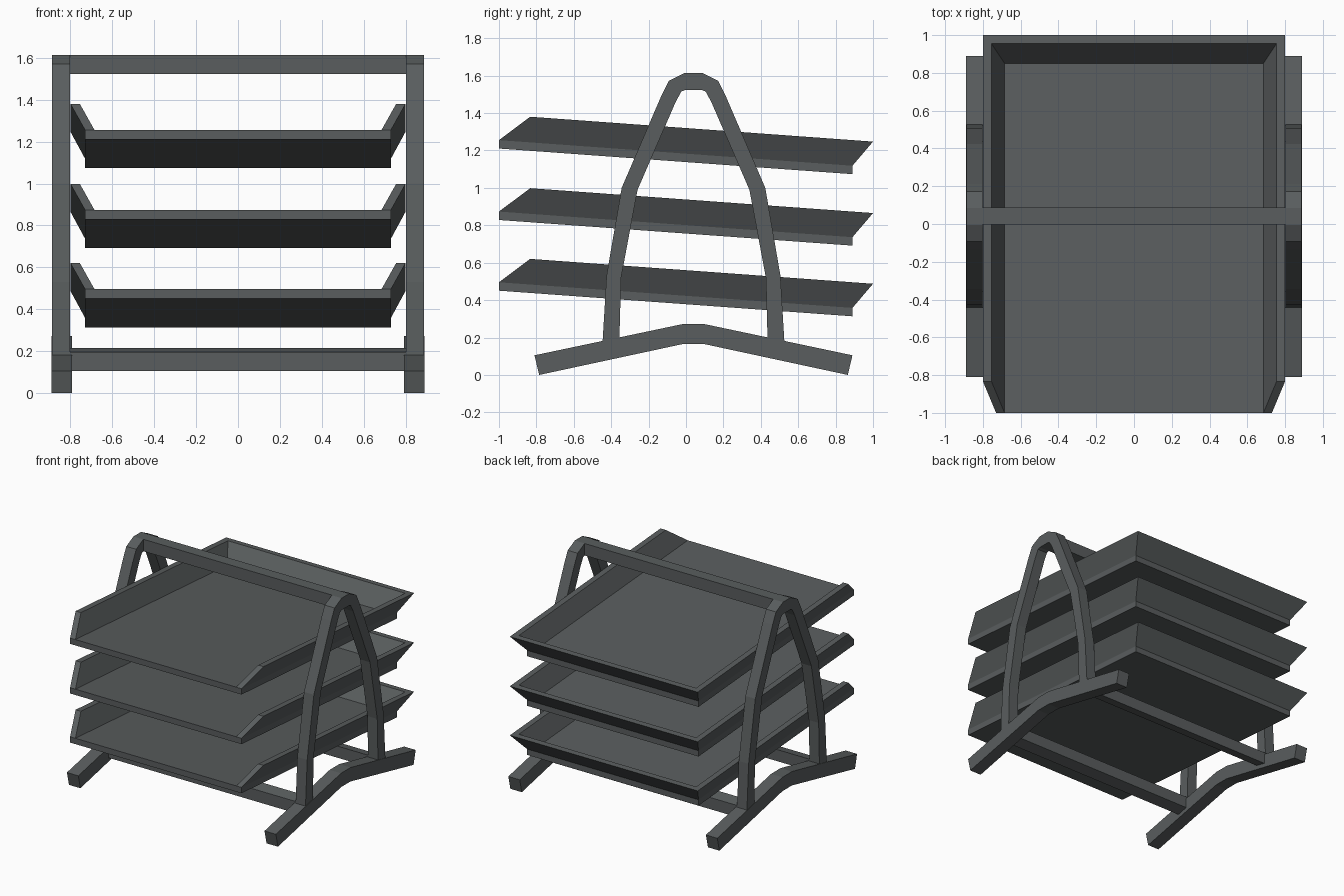
import bpy, bmesh

if "Cube" in bpy.data.objects:
    bpy.data.objects.remove(bpy.data.objects["Cube"])

CY = 0.04        # centre line of the stand along y
SLOPE = -0.0725  # trays drop towards the back

mat = bpy.data.materials.new("dark grey")
mat.diffuse_color = (0.1, 0.11, 0.112, 1)
mat.use_nodes = True
mat.node_tree.nodes["Principled BSDF"].inputs["Base Color"].default_value = mat.diffuse_color


def loft(name, rings):
    """Join a row of four-sided sections into a solid with capped ends."""
    bm = bmesh.new()
    rows = [[bm.verts.new(p) for p in ring] for ring in rings]
    for a, b in zip(rows, rows[1:]):
        n = len(a)
        for i in range(n):
            j = (i + 1) % n
            bm.faces.new((a[i], a[j], b[j], b[i]))
    bm.faces.new(rows[0][::-1])
    bm.faces.new(rows[-1])
    bmesh.ops.recalc_face_normals(bm, faces=bm.faces)
    me = bpy.data.meshes.new(name)
    bm.to_mesh(me)
    bm.free()
    me.materials.append(mat)
    ob = bpy.data.objects.new(name, me)
    bpy.context.collection.objects.link(ob)
    return ob


def side_piece(name, pairs, x0, x1):
    """Symmetric side profile of (outer, inner) points, given thickness in x."""
    full = [((-o[0], o[1]), (-i[0], i[1])) for o, i in pairs]
    full += list(pairs[::-1])
    return loft(name, [[(x0, CY + o[0], o[1]), (x1, CY + o[0], o[1]),
                        (x1, CY + i[0], i[1]), (x0, CY + i[0], i[1])]
                       for o, i in full])


def cross_bar(name, profile, half):
    return loft(name, [[(x, y, z) for y, z in profile] for x in (-half, half)])


# Side frames: arch and splayed foot on each side
arch = [((0.487, 0.16), (0.397, 0.16)), ((0.465, 0.53), (0.387, 0.52)),
        ((0.384, 1.0), (0.299, 0.99)), ((0.173, 1.49), (0.095, 1.46)),
        ((0.132, 1.572), (0.065, 1.515)), ((0.046, 1.615), (0.045, 1.523))]
foot = [((0.85, 0.105), (0.825, 0.0)), ((0.058, 0.272), (0.058, 0.165))]
for s, side in ((-1, "left"), (1, "right")):
    side_piece(side + "_arch", arch, s * 0.803, s * 0.887)
    side_piece(side + "_foot", foot, s * 0.793, s * 0.89)

# Top handle and two lower braces tilted with the feet
cross_bar("top_handle", [(-0.003, 1.523), (0.087, 1.523), (0.087, 1.615), (-0.003, 1.615)], 0.803)
for s, side in ((-1, "front"), (1, "back")):
    a, b = CY + s * 0.485, CY + s * 0.397
    cross_bar(side + "_brace", [(a, 0.105), (b, 0.125), (b, 0.214), (a, 0.195)], 0.803)

# Trays: floor plate with a flared wall on three sides
T, H = 0.045, 0.182
for base, level in ((0.378, "lower"), (0.756, "middle"), (1.138, "upper")):
    def P(x, y, z):
        return (x, y, base + z + SLOPE * y)

    loft(level + "_tray_floor", [[P(-0.73, y, 0), P(0.73, y, 0), P(0.73, y, T), P(-0.73, y, T)]
                                 for y in (-1, 0.89)])
    # section points: outer base, outer rim, inner rim, inner base
    xs, zs = (0.73, 0.80, 0.755, 0.685), (T, H, H, T)
    front, back = (-1, -0.833, -0.833, -1), (0.89, 1.0, 0.955, 0.85)
    loft(level + "_tray_wall", [[P(s * x, y, z) for x, y, z in zip(xs, ys, zs)]
                                for s, ys in ((-1, front), (-1, back), (1, back), (1, front))])
